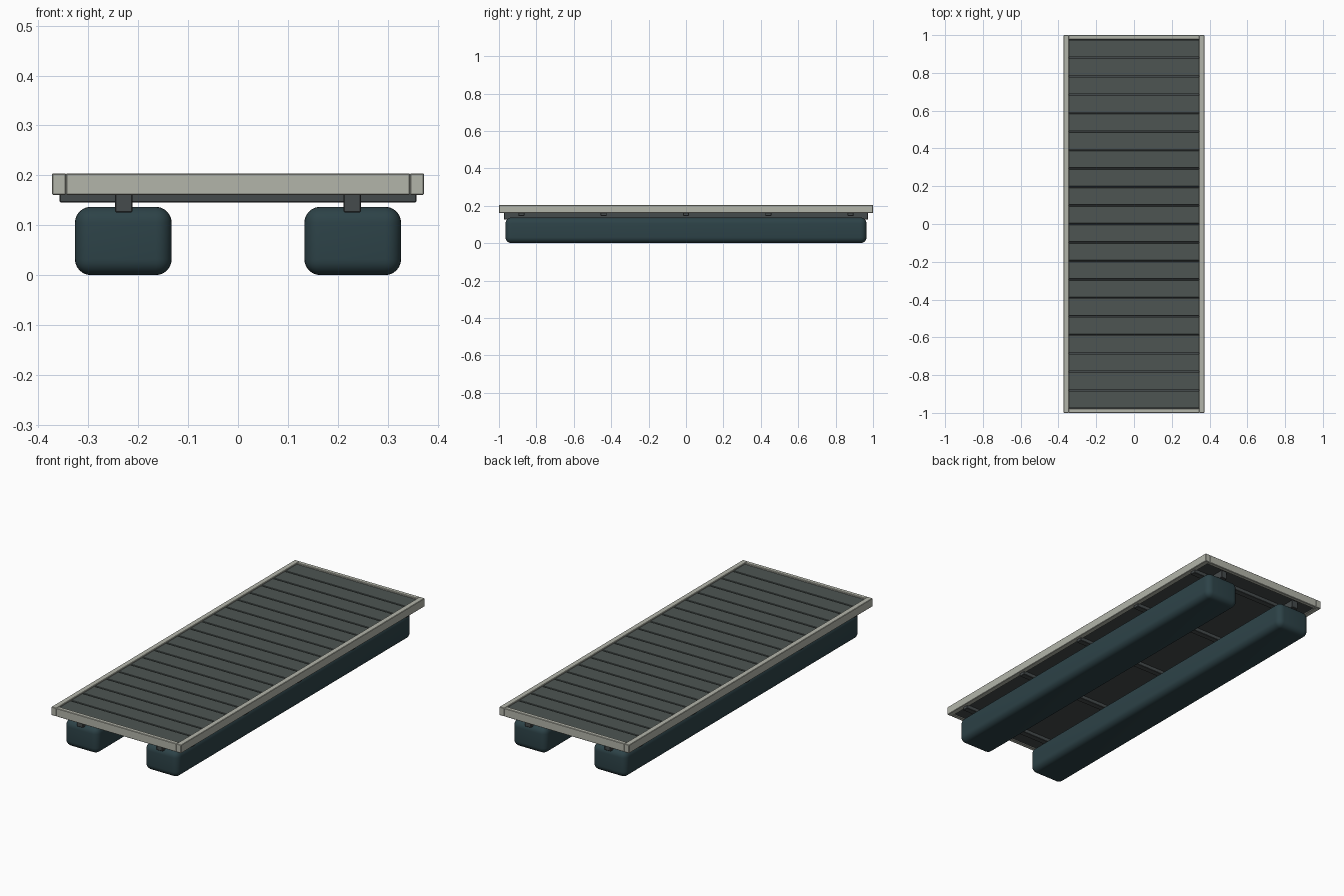
import bpy

if "Cube" in bpy.data.objects:
    bpy.data.objects.remove(bpy.data.objects["Cube"])


def material(name, rgb):
    m = bpy.data.materials.new(name)
    m.diffuse_color = (*rgb, 1)
    m.use_nodes = True
    m.node_tree.nodes["Principled BSDF"].inputs["Base Color"].default_value = m.diffuse_color
    return m


FRAME = material("pale_frame", (0.45, 0.46, 0.40))
DECK = material("grey_deck", (0.075, 0.09, 0.085))
DARK = material("dark_metal", (0.06, 0.07, 0.072))
FLOAT = material("blue_float", (0.026, 0.055, 0.064))


def box(name, x, y, z, mat, bevel=0.0, segments=1):
    """Box from (min, max) ranges, with optional rounded edges."""
    size = [b - a for a, b in (x, y, z)]
    bpy.ops.mesh.primitive_cube_add(size=1, location=[(a + b) / 2 for a, b in (x, y, z)])
    ob = bpy.context.object
    ob.name = name
    ob.scale = size
    bpy.ops.object.transform_apply(location=False, rotation=False, scale=True)
    ob.data.materials.append(mat)
    if bevel:
        mod = ob.modifiers.new("rounding", 'BEVEL')
        mod.width = bevel
        mod.segments = segments
        mod.limit_method = 'ANGLE'
        bpy.ops.object.modifier_apply(modifier=mod.name)
        if segments > 1:
            bpy.ops.object.shade_smooth_by_angle()
    return ob


for s, side in ((-1, "left"), (1, "right")):
    def span(a, b):
        return tuple(sorted((s * a, s * b)))

    # Rounded floats, lengthwise bearers and side rails
    box(side + "_float", span(0.133, 0.327), (-0.965, 0.965), (0, 0.137), FLOAT, 0.032, 6)
    box(side + "_bearer", span(0.212, 0.247), (-0.972, 0.972), (0.126, 0.168), DARK, 0.002)
    box(side + "_side_rail", span(0.345, 0.373), (-1, 1), (0.161, 0.204), FRAME, 0.002)

    # End rails between the side rails
    end = "front" if s < 0 else "back"
    box(end + "_end_rail", (-0.345, 0.345), span(0.978, 1.0), (0.161, 0.204), FRAME, 0.002)

# Cross beams
for i in range(5):
    y = -0.88 + 0.44 * i
    box(f"cross_beam_{i + 1}", (-0.358, 0.358), (y - 0.016, y + 0.016), (0.146, 0.168), DARK, 0.002)

# Base panel closing the gaps between the boards
box("base_panel", (-0.346, 0.346), (-0.979, 0.979), (0.165, 0.178), DARK)

# Deck boards
COUNT = 20
PITCH = 1.956 / COUNT
for i in range(COUNT):
    y = -0.978 + PITCH * i
    box(f"deck_board_{i + 1:02d}", (-0.345, 0.345), (y + 0.003, y + PITCH - 0.003),
        (0.176, 0.199), DECK, 0.0015)
